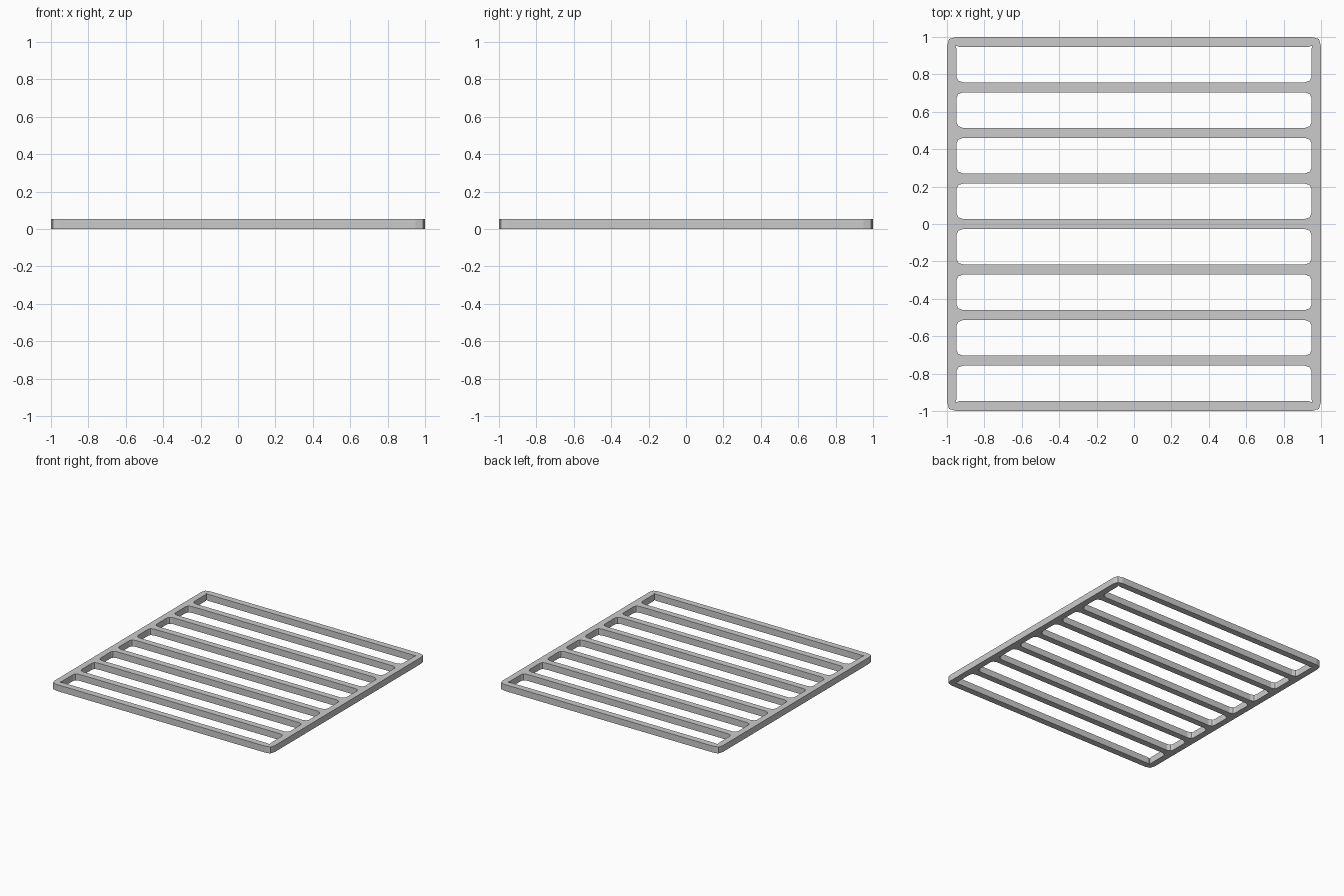
import bpy, bmesh

if "Cube" in bpy.data.objects:
    bpy.data.objects.remove(bpy.data.objects["Cube"])

H = 0.053        # thickness
PITCH = 0.2435   # bar spacing
HALF = 0.0265    # half bar width
XI = 0.948       # inner half width of the openings
CH = 0.035       # chamfer at bar ends

curve = bpy.data.curves.new("grate_profile", 'CURVE')
curve.dimensions = '2D'
curve.fill_mode = 'BOTH'
curve.extrude = H / 2


def outline(pts):
    s = curve.splines.new('POLY')
    s.points.add(len(pts) - 1)
    for p, (x, y) in zip(s.points, pts):
        p.co = (x, y, 0, 1)
    s.use_cyclic_u = True


def mirror_x(right):
    return right + [(-x, y) for x, y in reversed(right)]


# outer rim with softened corners
corner = [(1, 0.95), (0.989, 0.989), (0.95, 1)]
outline(mirror_x([(x, -y) for x, y in reversed(corner)] + corner))

# eight slots; the two end slots meet the rim with a slightly relieved corner
for i in range(4):
    lo, hi = i * PITCH + HALF, (i + 1) * PITCH - HALF
    right = [(XI - CH, lo), (XI - 0.008, lo + 0.01), (XI, lo + CH * 0.8)]
    if i == 3:
        right += [(XI, hi - 0.014), (XI + 0.007, hi + 0.007), (XI - 0.014, hi)]
    else:
        right += [(XI, hi - CH * 0.8), (XI - 0.008, hi - 0.01), (XI - CH, hi)]
    pts = mirror_x(right)
    outline(pts)
    outline([(x, -y) for x, y in pts])

# turn the filled profile into a solid mesh
helper = bpy.data.objects.new("profile_helper", curve)
bpy.context.collection.objects.link(helper)
bpy.context.view_layer.update()
dg = bpy.context.evaluated_depsgraph_get()
mesh = bpy.data.meshes.new_from_object(helper.evaluated_get(dg))
bpy.data.objects.remove(helper)

bm = bmesh.new()
bm.from_mesh(mesh)
bmesh.ops.remove_doubles(bm, verts=bm.verts, dist=0.0005)
bmesh.ops.translate(bm, verts=bm.verts, vec=(0, 0, H / 2))
bmesh.ops.recalc_face_normals(bm, faces=bm.faces)
for f in bm.faces:
    f.smooth = False
bm.to_mesh(mesh)
bm.free()

grate = bpy.data.objects.new("slatted_grate", mesh)
bpy.context.collection.objects.link(grate)
